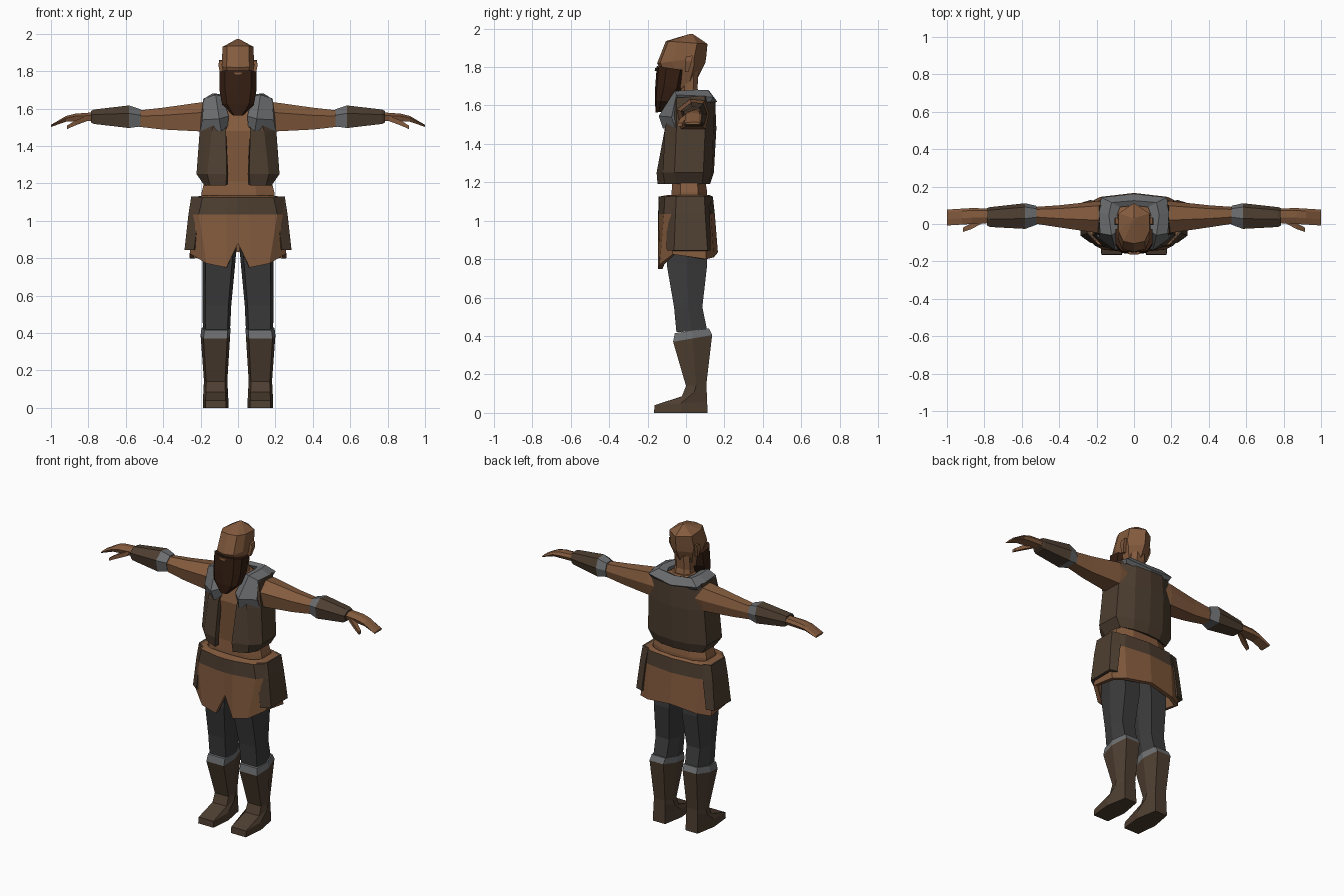
import bpy, bmesh


def material(name, r, g, b):
    m = bpy.data.materials.new(name)
    m.diffuse_color = (r, g, b, 1)
    return m


SKIN = material("tan", 0.23, 0.105, 0.048)
LEATHER = material("leather", 0.075, 0.048, 0.03)
HAIR = material("dark_hair", 0.035, 0.013, 0.006)
FUR = material("grey_fur", 0.15, 0.155, 0.16)
CLOTH = material("charcoal_cloth", 0.045, 0.044, 0.045)

# cross-sections in a unit square
OCT = [(.25, 0), (.75, 0), (1, .25), (1, .75), (.75, 1), (.25, 1), (0, .75), (0, .25)]
RIDGE = [(.5, 0), (.85, .06), (1, .3), (1, .75), (.5, 1), (0, .75), (0, .3), (.15, .06)]
LEG = [(.1, 0), (.9, 0), (1, .5), (.82, 1), (.18, 1), (0, .5)]
ARM = [(.12, 0), (.88, 0), (1, .5), (.85, .95), (.4, 1), (0, .65)]
BOX = [(0, 0), (1, 0), (1, 1), (0, 1)]


def finish(name, bm, mats, mirror=False, thick=0):
    me = bpy.data.meshes.new(name)
    bm.to_mesh(me)
    bm.free()
    for m in mats:
        me.materials.append(m)
    ob = bpy.data.objects.new(name, me)
    bpy.context.collection.objects.link(ob)
    if mirror:
        ob.modifiers.new("mirror", 'MIRROR')
    if thick:
        s = ob.modifiers.new("thickness", 'SOLIDIFY')
        s.thickness = thick
        s.offset = -1
    return ob


def loft(name, sec, rings, mats, axis='z', mirror=False, segs=None):
    """Closed tube; ring = (a_front, a_back, u0, u1, v0, v1) along the axis."""
    bm = bmesh.new()
    loops = []
    for a0, a1, u0, u1, v0, v1 in rings:
        loop = []
        for s, t in sec:
            a, u, v = a0 + (a1 - a0) * t, u0 + (u1 - u0) * s, v0 + (v1 - v0) * t
            loop.append(bm.verts.new((u, v, a) if axis == 'z' else (a, u, v)))
        loops.append(loop)
    n = len(sec)
    for i in range(len(loops) - 1):
        for j in range(n):
            k = (j + 1) % n
            f = bm.faces.new((loops[i][j], loops[i][k], loops[i + 1][k], loops[i + 1][j]))
            f.material_index = segs[i] if segs else 0
    bm.faces.new(loops[0])
    bm.faces.new(loops[-1]).material_index = segs[-1] if segs else 0
    bmesh.ops.recalc_face_normals(bm, faces=bm.faces)
    return finish(name, bm, mats, mirror)


def shell(name, rows, mats, thick, segs=None):
    """Half garment panel, mirrored and thickened; rows of points run front to back."""
    bm = bmesh.new()
    g = [[bm.verts.new(p) for p in row] for row in rows]
    for i in range(len(g) - 1):
        for j in range(len(g[0]) - 1):
            f = bm.faces.new((g[i][j], g[i + 1][j], g[i + 1][j + 1], g[i][j + 1]))
            f.material_index = segs[i] if segs else 0
    return finish(name, bm, mats, True, thick)


def level(z, *pts):
    return [(x, y, z) for x, y in pts]


# head, neck, ears
loft("head", RIDGE, [
    (1.66, 1.72, -.05, .05, -.09, .05), (1.78, 1.82, -.08, .08, -.13, .10),
    (1.82, 1.85, -.087, .087, -.15, .105), (1.935, 1.92, -.082, .082, -.105, .112),
    (1.972, 1.972, -.006, .006, .02, .035)], [SKIN])
loft("neck", OCT, [(1.6, 1.62, -.07, .07, -.05, .08), (1.68, 1.69, -.055, .055, -.03, .06),
                   (1.78, 1.78, -.055, .055, -.03, .065)], [SKIN])
loft("ear", BOX, [(1.775, 1.775, .075, .092, -.005, .012), (1.83, 1.83, .075, .105, -.005, .03),
                  (1.855, 1.86, .075, .1, .0, .035)], [SKIN], mirror=True)

# beard and mouth
loft("beard", RIDGE, [
    (1.563, 1.57, -.03, .03, -.158, -.105), (1.625, 1.62, -.085, .085, -.162, -.06),
    (1.70, 1.69, -.098, .098, -.16, -.01), (1.805, 1.78, -.1, .1, -.152, .012)], [HAIR])
loft("mouth", BOX, [(1.78, 1.78, -.012, .012, -.163, -.13),
                    (1.795, 1.795, -.032, .032, -.161, -.13)], [SKIN])

# torso
loft("torso", OCT, [
    (1.05, 1.05, -.2, .2, -.08, .11), (1.15, 1.15, -.195, .195, -.075, .11),
    (1.21, 1.21, -.18, .18, -.07, .1), (1.48, 1.48, -.175, .175, -.095, .12),
    (1.6, 1.63, -.15, .15, -.06, .1), (1.66, 1.66, -.07, .07, -.03, .08)], [SKIN])

# open vest
shell("vest", [
    [(.06, -.085, 1.52), (.13, -.1, 1.52), (.188, -.05, 1.64), (.183, .1, 1.65),
     (.1, .14, 1.64), (0, .152, 1.62)],
    level(1.48, (.065, -.11), (.14, -.11), (.205, -.05), (.203, .1), (.11, .143), (0, .158)),
    level(1.25, (.06, -.153), (.165, -.12), (.222, -.06), (.215, .09), (.11, .135), (0, .145)),
    level(1.19, (.065, -.148), (.15, -.11), (.18, -.05), (.18, .085), (.1, .115), (0, .125)),
], [LEATHER], .03)

# fur collar and lapels, inner to outer edge
shell("fur_collar", [
    [(.055, -.085, 1.5), (.05, -.1, 1.56), (.08, -.035, 1.665), (.09, .05, 1.67),
     (.075, .09, 1.665), (0, .1, 1.655)],
    [(.09, -.12, 1.48), (.1, -.142, 1.545), (.12, -.06, 1.675), (.135, .05, 1.682),
     (.12, .115, 1.68), (0, .125, 1.67)],
    [(.2, -.055, 1.48), (.192, -.075, 1.54), (.182, -.05, 1.655), (.187, .06, 1.65),
     (.176, .142, 1.642), (0, .162, 1.62)],
], [FUR], .03)

# tunic skirt with belt band and front slit
shell("tunic_skirt", [
    level(1.135, (0, -.09), (.05, -.09), (.15, -.08), (.19, -.05), (.19, .08), (.12, .11), (0, .12)),
    level(1.125, (0, -.142), (.06, -.138), (.19, -.11), (.245, -.055), (.245, .09), (.17, .125), (0, .14)),
    level(1.035, (0, -.145), (.06, -.142), (.21, -.115), (.255, -.06), (.255, .095), (.18, .13), (0, .15)),
    [(0, -.137, .88), (.062, -.147, .75), (.168, -.137, .772), (.258, -.07, .825),
     (.258, .105, .8), (.18, .145, .81), (0, .166, .835)],
], [SKIN, LEATHER], .025, [0, 1, 0])
shell("hip_panel", [
    level(1.13, (.2, -.09), (.25, -.05), (.25, .095), (.2, .11)),
    level(1.035, (.21, -.105), (.265, -.055), (.265, .1), (.21, .125)),
    level(.845, (.235, -.1), (.286, -.062), (.286, .112), (.235, .128)),
], [LEATHER], .02)

# legs and boots
loft("trouser_leg", LEG, [
    (.95, .95, .0, .2, -.09, .1), (.77, .77, .015, .19, -.1, .11),
    (.55, .55, .036, .19, -.062, .085), (.42, .43, .042, .188, -.05, .11)], [CLOTH], mirror=True)
loft("boot", LEG, [
    (.415, .44, .04, .195, -.058, .12), (.37, .405, .042, .2, -.067, .136),
    (.14, .15, .057, .182, 0, .106), (.085, .13, .055, .184, -.022, .107),
    (.04, .06, .052, .187, -.163, .11), (0, 0, .05, .188, -.167, .112)],
    [FUR, LEATHER], mirror=True, segs=[0, 1, 1, 1, 1])

# arms, bracers, hands
loft("arm", ARM, [
    (.1, .1, -.04, .12, 1.485, 1.63), (.2, .2, -.047, .122, 1.478, 1.633),
    (.4, .4, -.018, .1, 1.488, 1.605), (.55, .55, .005, .09, 1.505, 1.588)],
    [SKIN], 'x', True)
loft("bracer", ARM, [
    (.522, .522, -.004, .097, 1.505, 1.597), (.582, .582, -.026, .111, 1.496, 1.617),
    (.77, .77, -.016, .09, 1.518, 1.595), (.785, .785, -.008, .085, 1.525, 1.588)],
    [FUR, LEATHER], 'x', True, [0, 1, 1])
loft("hand", ARM, [
    (.77, .77, .005, .083, 1.535, 1.58), (.87, .87, .0, .085, 1.533, 1.573),
    (.92, .92, -.003, .082, 1.53, 1.56), (1.0, 1.0, -.008, .077, 1.502, 1.513)],
    [SKIN], 'x', True)
loft("thumb", BOX, [
    (.81, .81, .005, .035, 1.532, 1.56), (.87, .87, -.028, .004, 1.51, 1.537),
    (.915, .915, -.043, -.02, 1.49, 1.508)], [SKIN], 'x', True)
